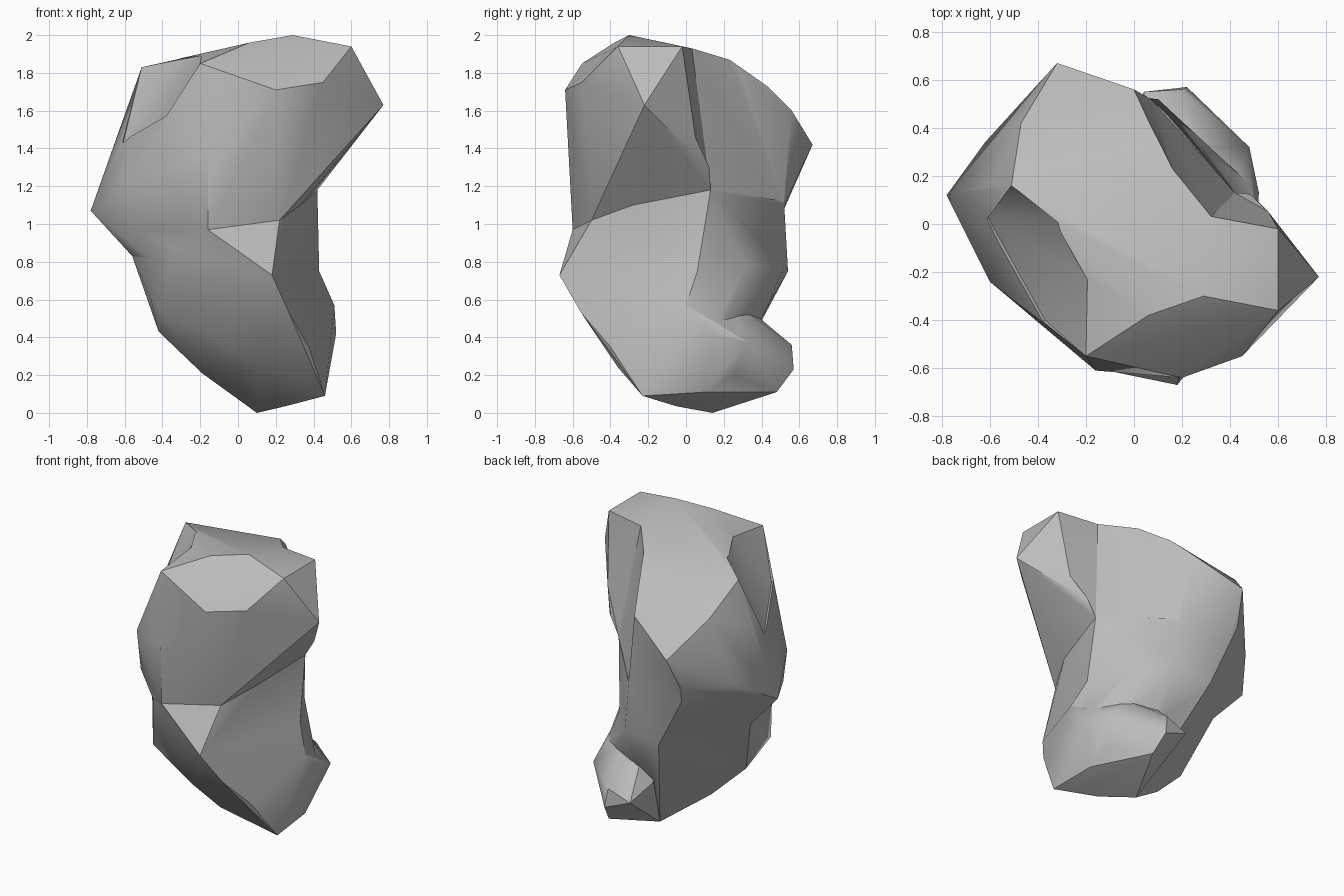
import bpy, bmesh, math

cube = bpy.data.objects.get("Cube")
if cube:
    bpy.data.objects.remove(cube, do_unlink=True)

GREY = (0.5, 0.5, 0.5, 1.0)
stone = bpy.data.materials.new("stone_grey")
stone.use_nodes = True
stone.diffuse_color = GREY
bsdf = stone.node_tree.nodes["Principled BSDF"]
bsdf.inputs["Base Color"].default_value = GREY
bsdf.inputs["Roughness"].default_value = 0.9


def chunk(name, corners):
    """Convex block of stone wrapped around its corner points."""
    bm = bmesh.new()
    for c in corners:
        bm.verts.new(c)
    bmesh.ops.convex_hull(bm, input=bm.verts)
    loose = [v for v in bm.verts if not v.link_faces]
    bmesh.ops.delete(bm, geom=loose, context='VERTS')
    bmesh.ops.recalc_face_normals(bm, faces=bm.faces)
    me = bpy.data.meshes.new(name)
    bm.to_mesh(me)
    bm.free()
    me.materials.append(stone)
    ob = bpy.data.objects.new(name, me)
    bpy.context.collection.objects.link(ob)
    return ob


def combine(base, piece, operation):
    """Fuse a chunk into the base, or carve it out."""
    bpy.context.view_layer.objects.active = base
    mod = base.modifiers.new("combine", 'BOOLEAN')
    mod.operation = operation
    mod.solver = 'EXACT'
    mod.object = piece
    bpy.ops.object.modifier_apply(modifier=mod.name)
    bpy.data.objects.remove(piece, do_unlink=True)


# Cross-sections shared by neighbouring chunks
waist = [(0.42, 0.13, 1.18), (0.33, -0.28, 1.10), (0.22, -0.50, 1.02),
         (-0.16, -0.60, 0.97), (-0.55, -0.27, 0.98), (-0.78, 0.12, 1.07),
         (-0.33, 0.52, 1.08), (0.07, 0.52, 1.10)]
belly = [(0.43, 0.06, 0.75), (0.18, -0.67, 0.73), (-0.35, -0.42, 0.88),
         (-0.47, -0.26, 0.82), (-0.56, 0.10, 0.83), (-0.17, 0.54, 0.75),
         (0.10, 0.52, 0.78), (0.28, 0.32, 0.78)]

# Broad head: flat top, blunt front facet, side spur and back ridge
head = [(0.29, -0.30, 2.00), (0.60, -0.36, 1.94), (0.60, -0.02, 1.94),
        (0.06, -0.38, 1.96), (-0.20, -0.55, 1.85), (-0.19, -0.23, 1.88),
        (-0.51, 0.16, 1.83), (0.32, 0.03, 1.93), (0.16, 0.23, 1.87),
        (0.06, 0.43, 1.73), (0.0, 0.56, 1.60), (-0.32, 0.67, 1.42),
        (-0.47, 0.42, 1.65), (0.20, -0.64, 1.71), (0.45, -0.55, 1.75),
        (0.77, -0.22, 1.63), (0.56, 0.05, 1.46), (0.51, 0.10, 1.31),
        (0.50, -0.22, 1.30), (0.42, -0.42, 1.36), (-0.16, -0.61, 1.37),
        (-0.37, -0.40, 1.56), (-0.60, -0.24, 1.22), (-0.61, 0.15, 1.55),
        (-0.62, 0.34, 1.20), (-0.36, 0.57, 1.20)]

# Shallow hollows chipped out of the head
back_hollow = [(0.60, -0.02, 1.94), (0.32, 0.03, 1.94), (0.16, 0.23, 1.875),
               (0.06, 0.43, 1.74), (0.0, 0.56, 1.60), (0.56, 0.05, 1.46),
               (0.42, 0.13, 1.18), (0.07, 0.52, 1.12), (0.60, 0.60, 2.0),
               (0.50, 0.50, 1.2)]
left_hollow = [(-0.20, -0.55, 1.85), (-0.19, -0.23, 1.89), (-0.31, 0.02, 1.87),
               (-0.51, 0.16, 1.83), (-0.37, -0.40, 1.56), (-0.61, 0.03, 1.42),
               (-0.70, -0.60, 2.0)]

# Tapering foot with a sharp front edge
foot = [(0.27, -0.555, 0.53), (0.375, -0.40, 0.35), (0.46, -0.23, 0.09),
        (0.51, 0.0, 0.57), (0.52, 0.13, 0.42), (-0.46, -0.20, 0.60),
        (-0.40, -0.35, 0.53), (-0.42, -0.05, 0.43), (-0.31, -0.10, 0.36),
        (-0.06, -0.42, 0.38), (0.12, -0.36, 0.24), (-0.19, 0.0, 0.21),
        (0.02, 0.05, 0.08), (0.10, 0.14, 0.0), (0.25, -0.05, 0.035),
        (0.10, 0.43, 0.56), (0.28, 0.35, 0.56), (0.44, 0.10, 0.11)]

# Low bulge at the back of the foot
heel = [(0.51, 0.0, 0.57), (0.52, 0.13, 0.42), (0.48, 0.32, 0.38),
        (0.42, 0.25, 0.20), (0.30, 0.45, 0.21), (0.22, 0.57, 0.23),
        (0.20, 0.56, 0.36), (0.04, 0.55, 0.30), (0.46, -0.23, 0.09),
        (0.44, 0.10, 0.11), (0.10, 0.14, 0.0), (0.25, 0.48, 0.11),
        (0.33, 0.07, 0.06), (0.10, 0.32, 0.56), (0.30, 0.28, 0.56),
        (0.0, 0.35, 0.38)]

# Carve the head, then fuse the lower chunks onto it
rock = chunk("rock", head + waist)
for hollow in (back_hollow, left_hollow):
    combine(rock, chunk("hollow", hollow), 'DIFFERENCE')
for name, corners in (("middle", waist + belly), ("foot", belly + foot),
                      ("heel", heel)):
    combine(rock, chunk(name, corners), 'UNION')

bm = bmesh.new()
bm.from_mesh(rock.data)
bmesh.ops.remove_doubles(bm, verts=bm.verts, dist=0.006)
bmesh.ops.recalc_face_normals(bm, faces=bm.faces)
bm.to_mesh(rock.data)
bm.free()

# Soft shading with crisp main edges
bpy.ops.object.select_all(action='DESELECT')
rock.select_set(True)
bpy.ops.object.shade_smooth_by_angle(angle=math.radians(32))
